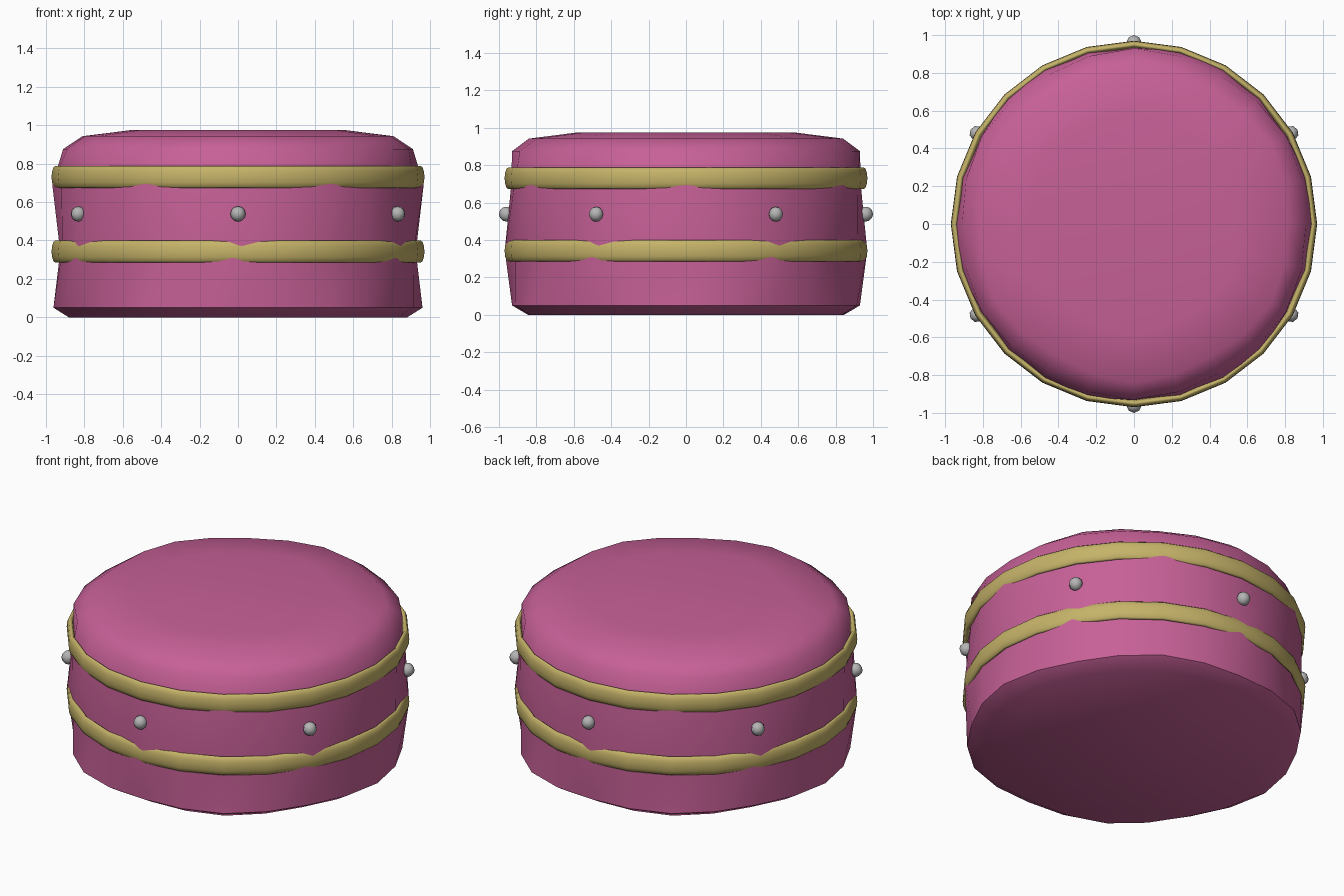
import bpy, bmesh
from math import sin, cos, pi

SEGMENTS = 24
cube = bpy.data.objects.get("Cube")
if cube:
    bpy.data.objects.remove(cube, do_unlink=True)


def material(name, rgb):
    mat = bpy.data.materials.new(name)
    mat.use_nodes = True
    mat.diffuse_color = (*rgb, 1)
    mat.node_tree.nodes["Principled BSDF"].inputs["Base Color"].default_value = (*rgb, 1)
    return mat


def finish(bm, name, mat):
    bmesh.ops.recalc_face_normals(bm, faces=bm.faces[:])
    for face in bm.faces:
        face.smooth = True
    mesh = bpy.data.meshes.new(name)
    bm.to_mesh(mesh)
    bm.free()
    mesh.materials.append(mat)
    obj = bpy.data.objects.new(name, mesh)
    bpy.context.collection.objects.link(obj)
    return obj


def bridge(bm, lower, upper):
    for i in range(SEGMENTS):
        j = (i + 1) % SEGMENTS
        bm.faces.new((lower[i], lower[j], upper[j], upper[i]))


pink = material("rose pink", (0.57, 0.118, 0.31))
gold = material("dull gold", (0.56, 0.45, 0.14))
grey = material("stud grey", (0.46, 0.46, 0.46))

# Body: each row is height, radius on the six main axes, radius between them
rows = [(0, .88, .845), (.05, .96, .93), (.342, .925, .969), (.69, .966, .935),
        (.875, .91, .93), (.942, .81, .84), (.975, .55, .58)]
bm = bmesh.new()
loops = []
for z, axis_r, between_r in rows:
    loop = []
    for i in range(SEGMENTS):
        a = 2 * pi * i / SEGMENTS
        r = (axis_r + between_r) / 2 + (axis_r - between_r) / 2 * cos(6 * a)
        loop.append(bm.verts.new((r * cos(a), r * sin(a), z)))
    loops.append(loop)
for lower, upper in zip(loops, loops[1:]):
    bridge(bm, lower, upper)
bm.faces.new(loops[0])
bm.faces.new(loops[-1])
# Crisp edge above the bottom bevel
for i in range(SEGMENTS):
    bm.edges.get((loops[1][i], loops[1][i - 1])).smooth = False
finish(bm, "drum_body", pink)


# Hoops: flattened tori around the body
def hoop(name, height):
    bm = bmesh.new()
    sections = []
    for k in range(12):
        b = 2 * pi * k / 12
        r = .95 + .02 * cos(b)
        z = height + .058 * sin(b)
        sections.append([bm.verts.new((r * cos(2 * pi * i / SEGMENTS),
                                       r * sin(2 * pi * i / SEGMENTS), z))
                         for i in range(SEGMENTS)])
    for k in range(12):
        bridge(bm, sections[k - 1], sections[k])
    finish(bm, name, gold)


hoop("lower_hoop", .342)
hoop("upper_hoop", .73)

# Studs: six small balls between the hoops
for n in range(6):
    a = pi / 6 + n * pi / 3
    bm = bmesh.new()
    bmesh.ops.create_uvsphere(bm, u_segments=8, v_segments=6, radius=.04)
    stud = finish(bm, f"stud_{n + 1}", grey)
    stud.location = (.96 * cos(a), .96 * sin(a), .538)
    stud.rotation_euler.z = a
